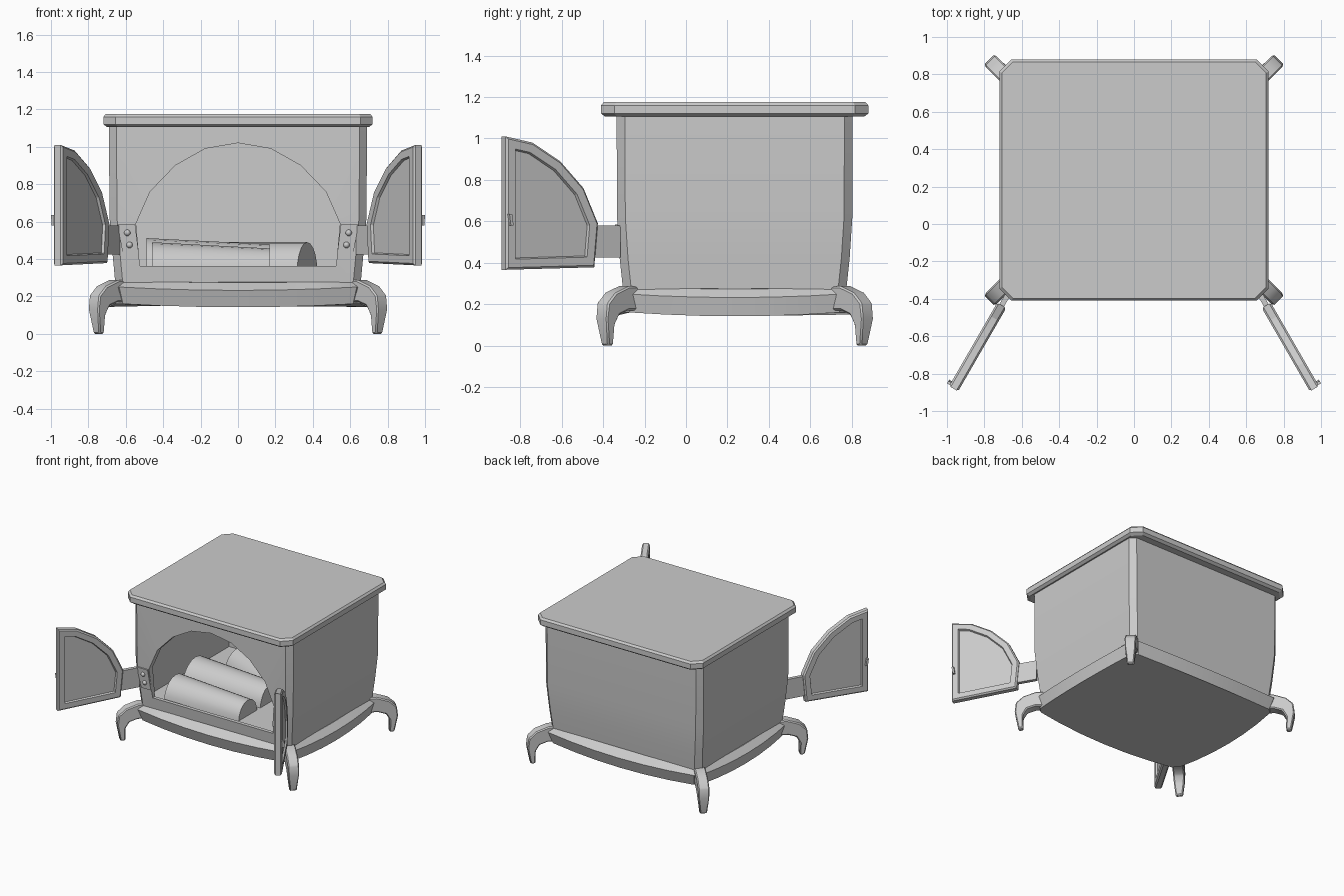
import bpy, bmesh, math
from mathutils import Vector, Matrix

if "Cube" in bpy.data.objects:
    bpy.data.objects.remove(bpy.data.objects["Cube"])

CY = 0.235  # depth centre of the stove body

iron = bpy.data.materials.new("grey_iron")
iron.use_nodes = True
iron.diffuse_color = (0.6, 0.6, 0.6, 1)
iron.node_tree.nodes["Principled BSDF"].inputs["Base Color"].default_value = (0.6, 0.6, 0.6, 1)


def select(ob):
    bpy.ops.object.select_all(action='DESELECT')
    ob.select_set(True)
    bpy.context.view_layer.objects.active = ob


def finish(name, bm, angle=30, mirror=False, bevel=0):
    bmesh.ops.recalc_face_normals(bm, faces=bm.faces)
    me = bpy.data.meshes.new(name)
    bm.to_mesh(me)
    bm.free()
    me.materials.append(iron)
    ob = bpy.data.objects.new(name, me)
    bpy.context.collection.objects.link(ob)
    select(ob)
    if bevel:
        m = ob.modifiers.new("bevel", 'BEVEL')
        m.width, m.segments = bevel, 1
        bpy.ops.object.modifier_apply(modifier=m.name)
    bpy.ops.object.shade_smooth_by_angle(angle=math.radians(angle))
    if mirror:
        m = ob.modifiers.new("mirror", 'MIRROR')
        m.use_mirror_merge = False
    return ob


def loft(rings, bm=None):
    """Skin a stack of equal-length closed rings and cap both ends."""
    bm = bm or bmesh.new()
    vs = [[bm.verts.new(p) for p in r] for r in rings]
    for a, b in zip(vs, vs[1:]):
        for i in range(len(a)):
            j = (i + 1) % len(a)
            bm.faces.new((a[i], a[j], b[j], b[i]))
    bm.faces.new(vs[0][::-1])
    bm.faces.new(vs[-1])
    return bm


def octagon(hx, hy, c, z):
    pts = [(hx, -hy + c), (hx, hy - c), (hx - c, hy), (-hx + c, hy),
           (-hx, hy - c), (-hx, -hy + c), (-hx + c, -hy), (hx - c, -hy)]
    return [(x, y + CY, z) for x, y in pts]


def box(lo, hi, bm=None):
    (x0, y0, z0), (x1, y1, z1) = lo, hi
    return loft([[(x0, y0, z), (x1, y0, z), (x1, y1, z), (x0, y1, z)] for z in (z0, z1)], bm)


# Top slab with chamfered corners and edges
finish("top_slab", loft([octagon(0.70, 0.625, 0.06, 1.105), octagon(0.72, 0.645, 0.065, 1.12),
                         octagon(0.72, 0.645, 0.065, 1.16), octagon(0.707, 0.632, 0.06, 1.175)]), 20)

# Firebox body, hollowed out and opened with an arch
body = finish("firebox_body", loft([octagon(0.655, 0.538, 0.04, 0.26), octagon(0.67, 0.555, 0.04, 0.42),
                                    octagon(0.687, 0.568, 0.04, 0.62), octagon(0.69, 0.57, 0.04, 1.11)]))
half = [(0.525, 0.363), (0.545, 0.59), (0.47, 0.76), (0.335, 0.90), (0.175, 0.99)]
arch = half + [(0, 1.02)] + [(-x, z) for x, z in half[::-1]]
cutters = [finish("cavity_cutter", box((-0.61, -0.285, 0.335), (0.61, 0.76, 1.06))),
           finish("arch_cutter", loft([[(x, y, z) for x, z in arch] for y in (-0.5, -0.1)]))]
for cutter in cutters:
    cutter.hide_render = True
    select(body)
    m = body.modifiers.new("cut", 'BOOLEAN')
    m.operation, m.solver, m.object = 'DIFFERENCE', 'EXACT', cutter
    bpy.ops.object.modifier_apply(modifier=m.name)
    bpy.data.objects.remove(cutter)
select(body)
bpy.ops.object.shade_smooth_by_angle(angle=math.radians(25))


# Bowed base skirt whose edges sag towards the middle of each side
def skirt_ring(hx, hy, z, bow=0.035, sag=0.018, n=6):
    ring = []
    for k in range(4):
        a, b = (hx, hy) if k % 2 == 0 else (hy, hx)
        rot = Matrix.Rotation(k * math.pi / 2, 3, 'Z')
        for i in range(n + 1):
            t = 2 * i / n - 1
            w = 1 - t * t
            p = rot @ Vector((a + bow * w, t * (b - 0.04), z - sag * w))
            ring.append((p.x, p.y + CY, p.z))
    return ring


finish("base_skirt", loft([skirt_ring(0.655, 0.545, 0.16), skirt_ring(0.675, 0.575, 0.25),
                           skirt_ring(0.64, 0.525, 0.285, 0.02, 0.012)]), 25)

# Curved legs reaching out diagonally from each corner
leg_profile = [(0.60, 0.285), (0.665, 0.287), (0.73, 0.255), (0.768, 0.205), (0.774, 0.13),
               (0.757, 0), (0.731, 0), (0.732, 0.10), (0.712, 0.15), (0.67, 0.17), (0.60, 0.17)]
for sx, side in ((1, "left"), (-1, "right")):
    for sy, end in ((1, "back"), (-1, "front")):
        rings = []
        for s in (-1, 1):
            ring = []
            for u, z in leg_profile:
                w = s * (0.018 + 0.011 * min(1, z / 0.13))
                ring.append((sx * (u + w), CY + sy * (u - 0.13 - w), z))
            rings.append(ring)
        finish(f"{end}_{side}_leg", loft(rings), 35, bevel=0.008)

# Open doors: local x runs along the door, y is up, z is the outward face
d, n = Vector((0.5, -0.866, 0)), Vector((0.866, 0.5, 0))
origin = 0.73 * d + 0.395 * n
door_frame = Matrix((
    (d.x, 0, n.x, origin.x), (d.y, 0, n.y, origin.y), (0, 1, 0, 0), (0, 0, 0, 1)))
outline = [(0.02, 0.378), (0.0, 0.59), (0.08, 0.76), (0.21, 0.89),
           (0.365, 0.98), (0.515, 1.01), (0.515, 0.366)]
bm = loft([[(s, z, t) for s, z in outline] for t in (-0.018, 0.018)])
bmesh.ops.recalc_face_normals(bm, faces=bm.faces)
caps = [f for f in bm.faces if len(f.verts) == len(outline)]
for thickness, depth in ((0.01, 0.01), (0.04, 0), (0.006, -0.014)):
    bmesh.ops.inset_individual(bm, faces=caps, thickness=thickness, depth=depth, use_even_offset=True)
bm.transform(door_frame)
finish("doors", bm, 15, mirror=True)

# Hinge arms
bm = box((-0.13, 0.425, -0.014), (0.04, 0.58, 0.014))
bm.transform(door_frame)
finish("hinge_arms", bm, 15, mirror=True)

# Latches on the outer door faces
bm = loft([[(0.485, 0.58, t), (0.50, 0.58, t), (0.508, 0.635, t), (0.493, 0.635, t)]
           for t in (0.01, 0.045)])
bm.transform(door_frame)
finish("door_latches", bm, 15, mirror=True)

# Hinge plates following the tapered front
plate = [(0.53, -0.328, 0.425), (0.615, -0.328, 0.425), (0.645, -0.342, 0.585), (0.55, -0.342, 0.585)]
finish("hinge_plates", loft([plate, [(x, y + 0.035, z) for x, y, z in plate]]), 15, mirror=True)

# Domed rivets
bm = bmesh.new()
for x, y, z in ((0.592, -0.338, 0.54), (0.58, -0.333, 0.475)):
    bmesh.ops.create_uvsphere(bm, u_segments=12, v_segments=8, radius=0.017,
                              matrix=Matrix.Translation((x, y, z)))
finish("hinge_rivets", bm, 60, mirror=True)


# Split logs, rounded above and flat beneath
def log(name, a, b, ra, rb):
    a, b = Vector(a), Vector(b)
    side = Vector((0, 0, 1)).cross((b - a).normalized())
    rings = []
    for c, r in ((a, ra), (b, rb)):
        rings.append([c + side * r * math.cos(i * math.pi / 10)
                      + Vector((0, 0, r * 1.1 * math.sin(i * math.pi / 10))) for i in range(11)])
    finish(name, loft(rings), 40)


log("front_log", (-0.46, -0.12, 0.33), (0.17, -0.12, 0.33), 0.145, 0.115)
log("middle_log", (-0.49, 0.17, 0.33), (0.17, 0.17, 0.33), 0.165, 0.135)
log("back_log", (-0.35, 0.55, 0.33), (0.37, 0.26, 0.33), 0.145, 0.145)
